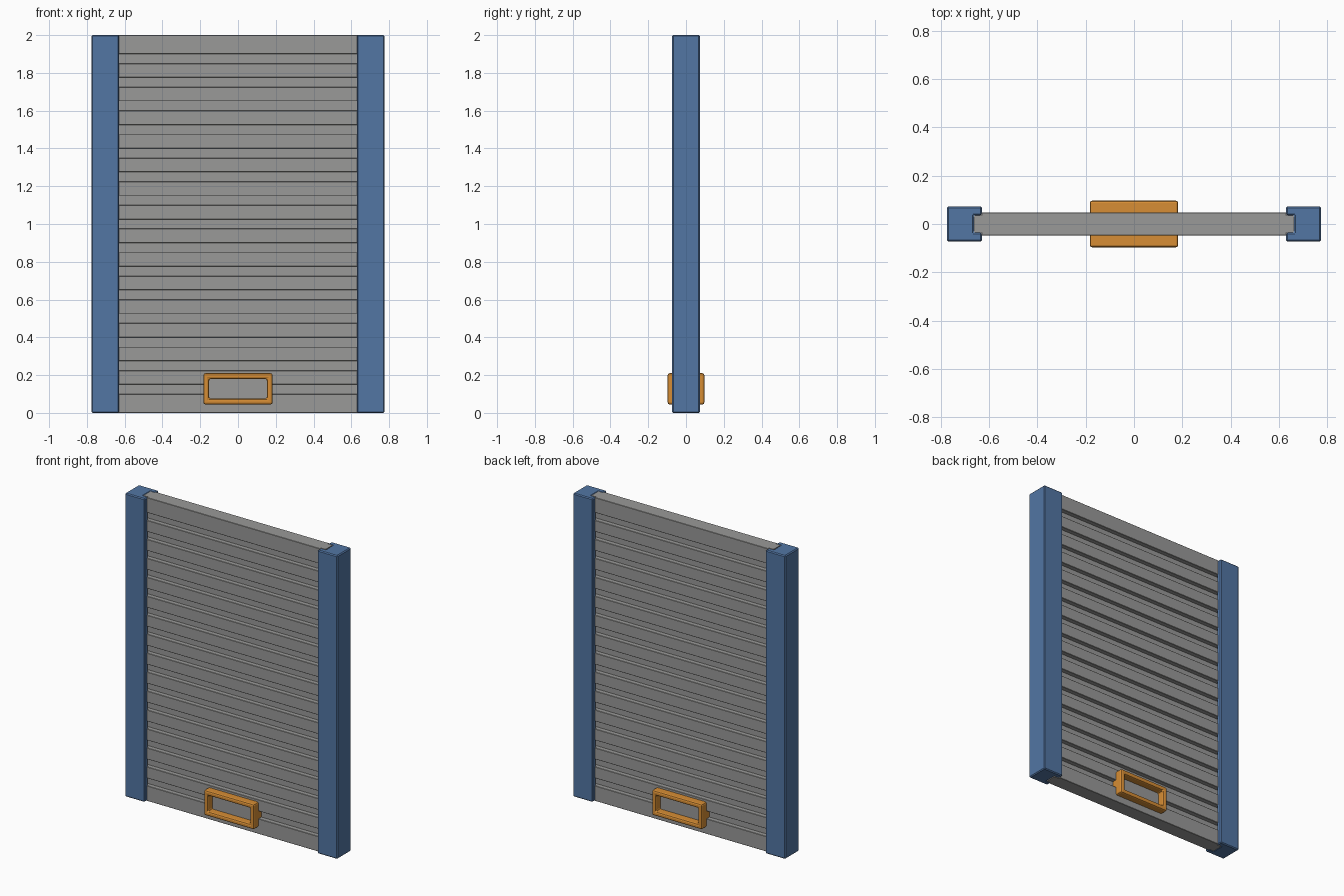
import bpy, bmesh

if "Cube" in bpy.data.objects:
    bpy.data.objects.remove(bpy.data.objects["Cube"])


def material(name, rgb):
    m = bpy.data.materials.new(name)
    m.diffuse_color = (*rgb, 1)
    m.use_nodes = True
    m.node_tree.nodes["Principled BSDF"].inputs["Base Color"].default_value = m.diffuse_color
    return m


GREY = material("shutter grey", (0.32, 0.32, 0.315))
BLUE = material("post blue", (0.085, 0.18, 0.37))
ORANGE = material("handle orange", (0.68, 0.27, 0.035))


def prism(name, points, axis, lo, hi, mat, bevel=0, segments=1):
    """Extrude a 2D outline along z (x, y points) or along y (x, z points)."""
    bm = bmesh.new()
    at = (lambda a, b, t: (a, b, t)) if axis == 'Z' else (lambda a, b, t: (a, t, b))
    face = bm.faces.new([bm.verts.new(at(a, b, lo)) for a, b in points])
    ext = bmesh.ops.extrude_face_region(bm, geom=[face])
    for v in ext['geom']:
        if isinstance(v, bmesh.types.BMVert):
            v.co[2 if axis == 'Z' else 1] = hi
    bmesh.ops.recalc_face_normals(bm, faces=bm.faces)
    me = bpy.data.meshes.new(name)
    bm.to_mesh(me)
    bm.free()
    me.materials.append(mat)
    ob = bpy.data.objects.new(name, me)
    bpy.context.collection.objects.link(ob)
    if bevel:
        mod = ob.modifiers.new("edge_bevel", 'BEVEL')
        mod.width = bevel
        mod.segments = segments
    return ob


def box(name, hx, hy, z0, z1, mat, bevel=0):
    pts = [(-hx, -hy), (hx, -hy), (hx, hy), (-hx, hy)]
    return prism(name, pts, 'Z', z0, z1, mat, bevel)


# Side posts: slotted channels that hold the slat ends
for name, s in (("left_post", -1), ("right_post", 1)):
    outline = [(0.63, -0.073), (0.775, -0.073), (0.775, 0.073), (0.63, 0.073),
               (0.63, 0.036), (0.664, 0.036), (0.664, -0.036), (0.63, -0.036)]
    prism(name, [(s * x, y) for x, y in outline], 'Z', 0, 2, BLUE, 0.006)

# Thin core behind the grooves
box("shutter_core", 0.664, 0.018, 0.005, 1.995, GREY)

# Raised slats, with narrower tongues running into the posts
COUNT, PITCH, GAP = 16, 0.125, 0.025
for i in range(COUNT):
    z0 = i * PITCH + (GAP if i else 0)
    z1 = (i + 1) * PITCH - (GAP if i < COUNT - 1 else 0)
    box(f"slat_{i + 1}", 0.632, 0.048, z0, z1, GREY, 0.002)
    box(f"slat_tongue_{i + 1}", 0.664, 0.036, z0, z1, GREY)

# Flat plate inside the handle opening
box("handle_plate", 0.165, 0.0485, 0.065, 0.19, GREY)

# Handle frame, passing through the shutter to both sides
hx, z0, z1, t = 0.183, 0.045, 0.21, 0.03
bm = bmesh.new()
outer = [(-hx, z0), (hx, z0), (hx, z1), (-hx, z1)]
inner = [(-hx + t, z0 + t), (hx - t, z0 + t), (hx - t, z1 - t), (-hx + t, z1 - t)]
rings = [[bm.verts.new((x, y, z)) for x, z in loop]
         for loop, y in ((outer, -0.097), (outer, 0.097), (inner, 0.097), (inner, -0.097))]
for r in range(4):
    a, b = rings[r], rings[(r + 1) % 4]
    for k in range(4):
        n = (k + 1) % 4
        bm.faces.new((a[k], a[n], b[n], b[k]))
bmesh.ops.recalc_face_normals(bm, faces=bm.faces)
me = bpy.data.meshes.new("handle_frame")
bm.to_mesh(me)
bm.free()
me.materials.append(ORANGE)
handle = bpy.data.objects.new("handle_frame", me)
bpy.context.collection.objects.link(handle)
mod = handle.modifiers.new("edge_bevel", 'BEVEL')
mod.width = 0.01
mod.segments = 2
